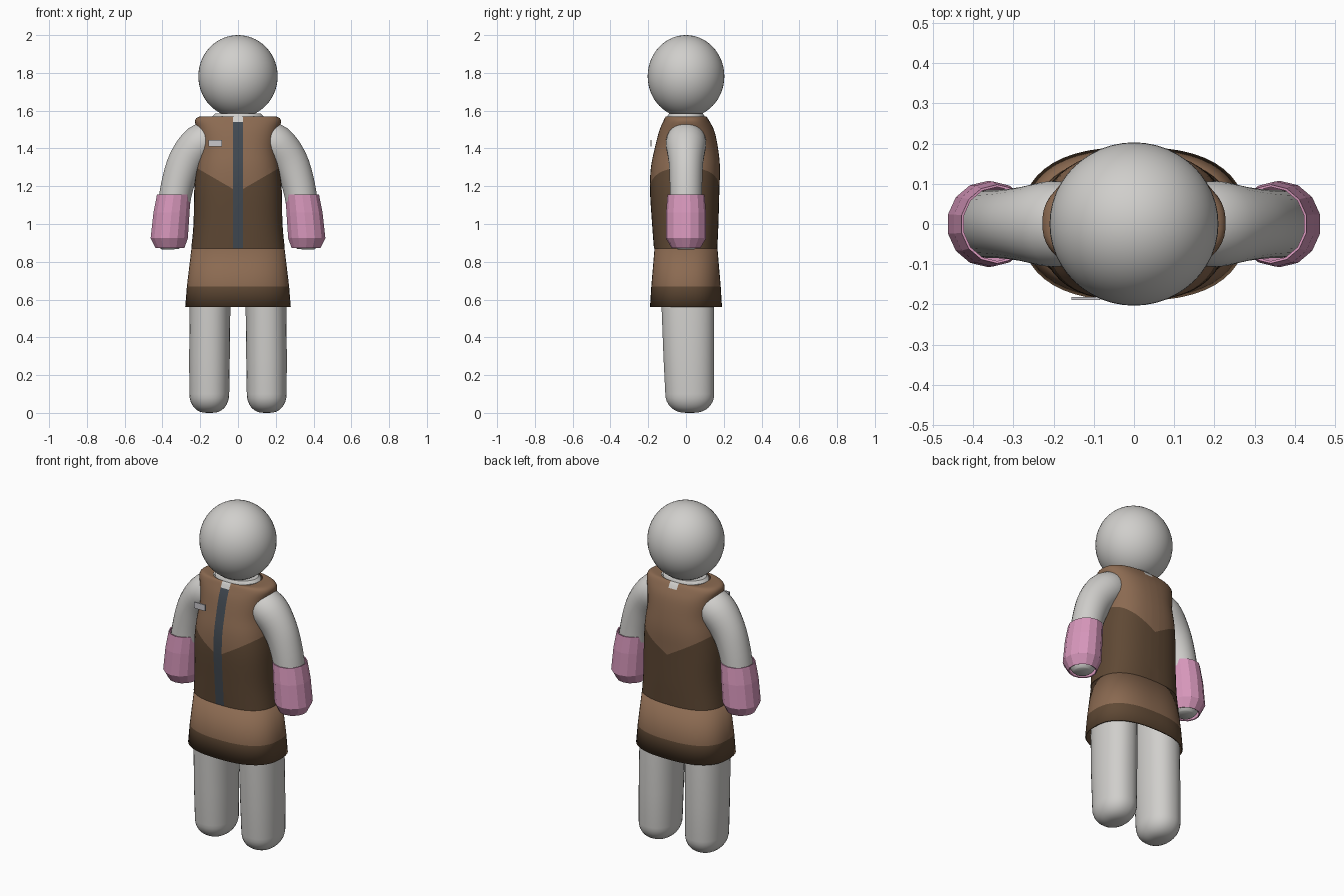
import bpy, bmesh, math
from mathutils import Vector

if "Cube" in bpy.data.objects:
    bpy.data.objects.remove(bpy.data.objects["Cube"])


def mat(name, rgb):
    m = bpy.data.materials.new(name)
    m.diffuse_color = (*rgb, 1)
    m.use_nodes = True
    m.node_tree.nodes["Principled BSDF"].inputs["Base Color"].default_value = m.diffuse_color
    return m


SKIN = mat("pale grey", (0.63, 0.62, 0.60))
LIGHT = mat("light brown", (0.26, 0.145, 0.083))
DARK = mat("dark brown", (0.115, 0.066, 0.035))
SLATE = mat("slate", (0.053, 0.066, 0.082))
PINK = mat("pink", (0.68, 0.31, 0.50))
BADGE = mat("badge grey", (0.58, 0.57, 0.60))


def smooth_rows(rows, n=4):
    """Catmull-Rom interpolation of rows of numbers."""
    out = []
    for i in range(len(rows) - 1):
        a, b = rows[max(i - 1, 0)], rows[i]
        c, d = rows[i + 1], rows[min(i + 2, len(rows) - 1)]
        for k in range(n):
            t = k / n
            out.append([0.5 * (2*q + (r - p)*t + (2*p - 5*q + 4*r - s)*t*t
                               + (3*q - p - 3*r + s)*t**3)
                        for p, q, r, s in zip(a, b, c, d)])
    return out + [list(rows[-1])]


def finish(name, bm, mats, smooth=True, angle=40):
    bmesh.ops.recalc_face_normals(bm, faces=bm.faces[:])
    me = bpy.data.meshes.new(name)
    bm.to_mesh(me)
    bm.free()
    for m in mats:
        me.materials.append(m)
    ob = bpy.data.objects.new(name, me)
    bpy.context.collection.objects.link(ob)
    if smooth:
        bpy.ops.object.select_all(action='DESELECT')
        ob.select_set(True)
        bpy.context.view_layer.objects.active = ob
        bpy.ops.object.shade_smooth_by_angle(angle=math.radians(angle))
    return ob


def loft(rows, sides=32, power=2.0, follow=False, caps=(False, False)):
    """Rows are (x, y, z, rx, ry); follow tilts rings along the path in x-z."""
    bm = bmesh.new()
    rings = []
    for i, (x, y, z, rx, ry) in enumerate(rows):
        u = Vector((1, 0, 0))
        if follow:
            p, q = rows[max(i - 1, 0)], rows[min(i + 1, len(rows) - 1)]
            u = Vector((p[2] - q[2], 0, q[0] - p[0])).normalized()
        ring = []
        for k in range(sides):
            t = 2 * math.pi * (k + 0.5) / sides
            c, s = math.cos(t), math.sin(t)
            c = math.copysign(abs(c) ** (2 / power), c)
            s = math.copysign(abs(s) ** (2 / power), s)
            ring.append(bm.verts.new(Vector((x, y, z)) + u * rx * c + Vector((0, ry * s, 0))))
        rings.append(ring)
    for a, b in zip(rings, rings[1:]):
        for k in range(sides):
            j = (k + 1) % sides
            bm.faces.new((a[k], a[j], b[j], b[k]))
    if caps[0]:
        bm.faces.new(rings[0])
    if caps[1]:
        bm.faces.new(rings[-1])
    return bm


def cut(bm, co, no, side=0):
    """Slice a mesh along a plane, optionally on one half in x only."""
    faces = [f for f in bm.faces if side == 0 or f.calc_center_median().x * side > 0]
    geom = set(faces)
    for f in faces:
        geom.update(f.edges)
        geom.update(f.verts)
    bmesh.ops.bisect_plane(bm, geom=list(geom), plane_co=co, plane_no=no, dist=1e-5)


def thicken(ob, t):
    m = ob.modifiers.new("thickness", 'SOLIDIFY')
    m.thickness = t
    m.offset = -1


# Head
bm = bmesh.new()
bmesh.ops.create_uvsphere(bm, u_segments=48, v_segments=28, radius=1)
for v in bm.verts:
    v.co = Vector((v.co.x * 0.21, v.co.y * 0.203, 1.782 + v.co.z * 0.218))
finish("head", bm, [SKIN])

# Neck
finish("neck", loft([(0, 0, 1.40, 0.13, 0.09), (0, 0, 1.57, 0.135, 0.10),
                     (0, 0, 1.585, 0.12, 0.09)], caps=(True, True)), [SKIN])

# Vest: light yoke with a V edge, dark lower part, slate front strip
rows = smooth_rows([
    (0, -0.002, 0.87, 0.248, 0.168),
    (0, -0.004, 1.00, 0.236, 0.176),
    (0, -0.007, 1.18, 0.232, 0.184),
    (0, -0.003, 1.30, 0.220, 0.183),
    (0, 0.002, 1.40, 0.205, 0.168),
    (0, 0.004, 1.49, 0.215, 0.147),
    (0, 0.002, 1.545, 0.228, 0.122),
    (0, 0, 1.568, 0.205, 0.108),
    (0, 0, 1.570, 0.135, 0.100)])
bm = loft(rows, sides=48, power=2.5)
STRIP, YOKE, SLOPE = 0.027, 1.17, 0.58
for x in (-STRIP, 0, STRIP):
    cut(bm, (x, 0, 0), (1, 0, 0))
for s in (-1, 1):
    cut(bm, (0, 0, YOKE), (-s * SLOPE, 0, 1), s)
cut(bm, (0, 0, 1.54), (0, 0, 1))
for f in bm.faces:
    c = f.calc_center_median()
    f.material_index = 0 if c.z > YOKE + SLOPE * abs(c.x) else 1
    if abs(c.x) < STRIP:
        if c.z > 1.54:
            f.material_index = 3
        elif c.y < 0:
            f.material_index = 2
finish("vest", bm, [LIGHT, DARK, SLATE, SKIN], angle=50)

# Skirt with dark hem
bm = loft([(0, 0, 0.56, 0.28, 0.191), (0, 0, 0.67, 0.271, 0.184),
           (0, 0, 0.87, 0.247, 0.167)], sides=48, power=2.5)
for f in bm.faces:
    f.material_index = 1 if f.calc_center_median().z < 0.67 else 0
thicken(finish("skirt", bm, [LIGHT, DARK]), 0.008)

# Badge standing off the chest
bm = bmesh.new()
bmesh.ops.create_cube(bm, size=1)
for v in bm.verts:
    v.co = Vector((-0.12 + v.co.x * 0.072, -0.185 + v.co.y * 0.007, 1.427 + v.co.z * 0.036))
finish("badge", bm, [BADGE], smooth=False)

for s, side in ((-1, "left"), (1, "right")):
    # Leg with rounded foot
    foot = [(s * 0.152, 0.02, 0.10 - 0.10 * math.cos(a),
             0.012 + 0.094 * math.sin(a) ** 0.85, 0.015 + 0.115 * math.sin(a) ** 0.85)
            for a in [math.pi / 2 * k / 8 for k in range(9)]]
    leg = foot + [(s * 0.151, 0.015, 0.30, 0.108, 0.135),
                  (s * 0.148, 0.01, 0.56, 0.108, 0.140),
                  (s * 0.135, 0.0, 0.80, 0.100, 0.135)]
    finish(side + "_leg", loft(leg, power=2.2, caps=(True, True)), [SKIN], angle=60)

    # Curved arm, wider at the shoulder
    path = smooth_rows([
        (s * 0.12, 0, 1.455, 0.095, 0.095), (s * 0.20, 0, 1.425, 0.103, 0.107),
        (s * 0.275, 0, 1.33, 0.096, 0.092), (s * 0.322, 0, 1.20, 0.087, 0.086),
        (s * 0.346, 0, 1.05, 0.084, 0.085), (s * 0.358, 0, 0.95, 0.082, 0.084),
        (s * 0.36, 0, 0.89, 0.066, 0.066), (s * 0.36, 0, 0.866, 0.045, 0.045)])
    finish(side + "_arm", loft(path, sides=28, follow=True, caps=(True, True)), [SKIN], angle=60)

    # Faceted glove cuff
    cuff = [(s * 0.36, 0, 0.872, 0.078, 0.076), (s * 0.364, 0, 0.925, 0.101, 0.107),
            (s * 0.352, 0, 1.06, 0.098, 0.106), (s * 0.340, 0, 1.157, 0.091, 0.098)]
    thicken(finish(side + "_cuff", loft(cuff, sides=14), [PINK], smooth=False), 0.006)
